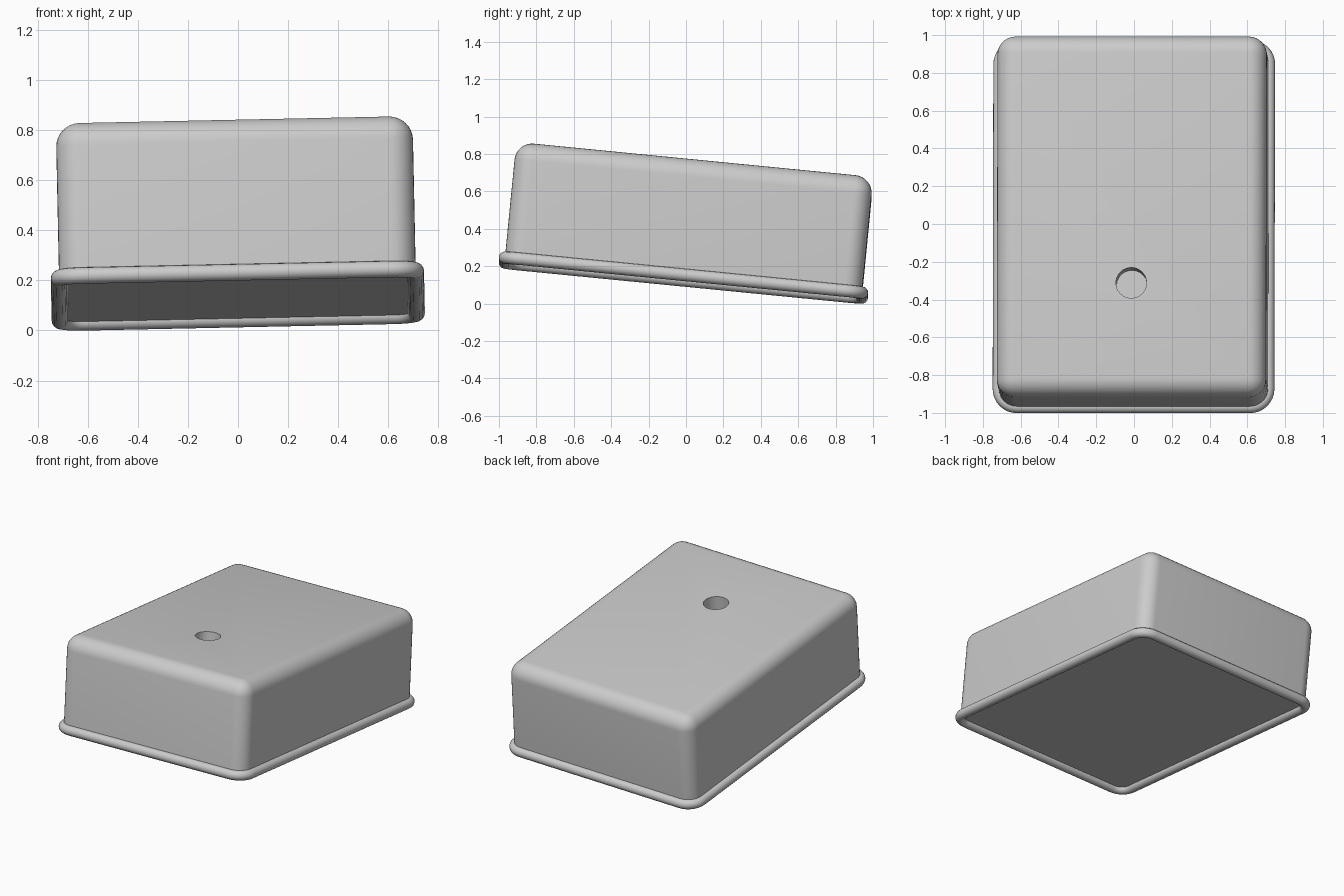
import bpy
import bmesh
from math import cos, sin, pi, radians
from mathutils import Matrix, Vector

cube = bpy.data.objects.get("Cube")
if cube:
    bpy.data.objects.remove(cube, do_unlink=True)

HALF_X, HALF_Y = 0.713, 0.959
BASE, TOP = 0.033, 0.655
ROUND = 0.095
TUBE = 0.033
TILT = (radians(-5.6), radians(-1.2), 0)
PLACE = (0, -0.017, 0.106)

grey = bpy.data.materials.new("plain grey")
grey.use_nodes = True
grey.diffuse_color = (0.6, 0.6, 0.6, 1)
grey.node_tree.nodes["Principled BSDF"].inputs["Base Color"].default_value = (0.6, 0.6, 0.6, 1)


def add_object(name, data):
    obj = bpy.data.objects.new(name, data)
    bpy.context.collection.objects.link(obj)
    data.materials.append(grey)
    return obj


def activate(obj):
    bpy.ops.object.select_all(action='DESELECT')
    obj.select_set(True)
    bpy.context.view_layer.objects.active = obj


def finish(obj):
    activate(obj)
    bpy.ops.object.shade_smooth_by_angle(angle=radians(35))
    obj.rotation_euler = TILT
    obj.location = PLACE


# Body: solid block with rounded sides and top, flat underneath
bm = bmesh.new()
bmesh.ops.create_cube(bm, size=1)
bmesh.ops.scale(bm, vec=(2 * HALF_X, 2 * HALF_Y, TOP - BASE), verts=bm.verts)
bmesh.ops.translate(bm, vec=(0, 0, (TOP + BASE) / 2), verts=bm.verts)
rounded = [e for e in bm.edges if max(v.co.z for v in e.verts) > TOP - 0.01]
bmesh.ops.bevel(bm, geom=rounded, offset=ROUND, segments=8, profile=0.5, affect='EDGES')
mesh = bpy.data.meshes.new("body")
bm.to_mesh(mesh)
bm.free()
body = add_object("body", mesh)

# Blind round hole in the top
bm = bmesh.new()
bmesh.ops.create_cone(bm, cap_ends=True, segments=48, radius1=0.081, radius2=0.081, depth=0.3,
                      matrix=Matrix.Translation((0, -0.36, TOP)))
mesh = bpy.data.meshes.new("hole_cutter")
bm.to_mesh(mesh)
bm.free()
cutter = add_object("hole_cutter", mesh)
cutter.hide_render = True
cut = body.modifiers.new("hole", 'BOOLEAN')
cut.operation = 'DIFFERENCE'
cut.solver = 'EXACT'
cut.object = cutter
activate(body)
bpy.ops.object.modifier_apply(modifier=cut.name)
bpy.data.objects.remove(cutter, do_unlink=True)
finish(body)

# Rim: round tube following the lower edge
path = []
steps = 8
for i, (sx, sy) in enumerate([(1, 1), (-1, 1), (-1, -1), (1, -1)]):
    centre = Vector((sx * (HALF_X - ROUND), sy * (HALF_Y - ROUND), BASE))
    for k in range(steps + 1):
        a = (i + k / steps) * pi / 2
        path.append(centre + ROUND * Vector((cos(a), sin(a), 0)))
curve = bpy.data.curves.new("rim", 'CURVE')
curve.dimensions = '3D'
curve.bevel_depth = TUBE
curve.bevel_resolution = 6
spline = curve.splines.new('POLY')
spline.points.add(len(path) - 1)
for point, co in zip(spline.points, path):
    point.co = (*co, 1)
spline.use_cyclic_u = True
rim = add_object("rim", curve)
activate(rim)
bpy.ops.object.convert(target='MESH')
finish(bpy.context.view_layer.objects.active)
